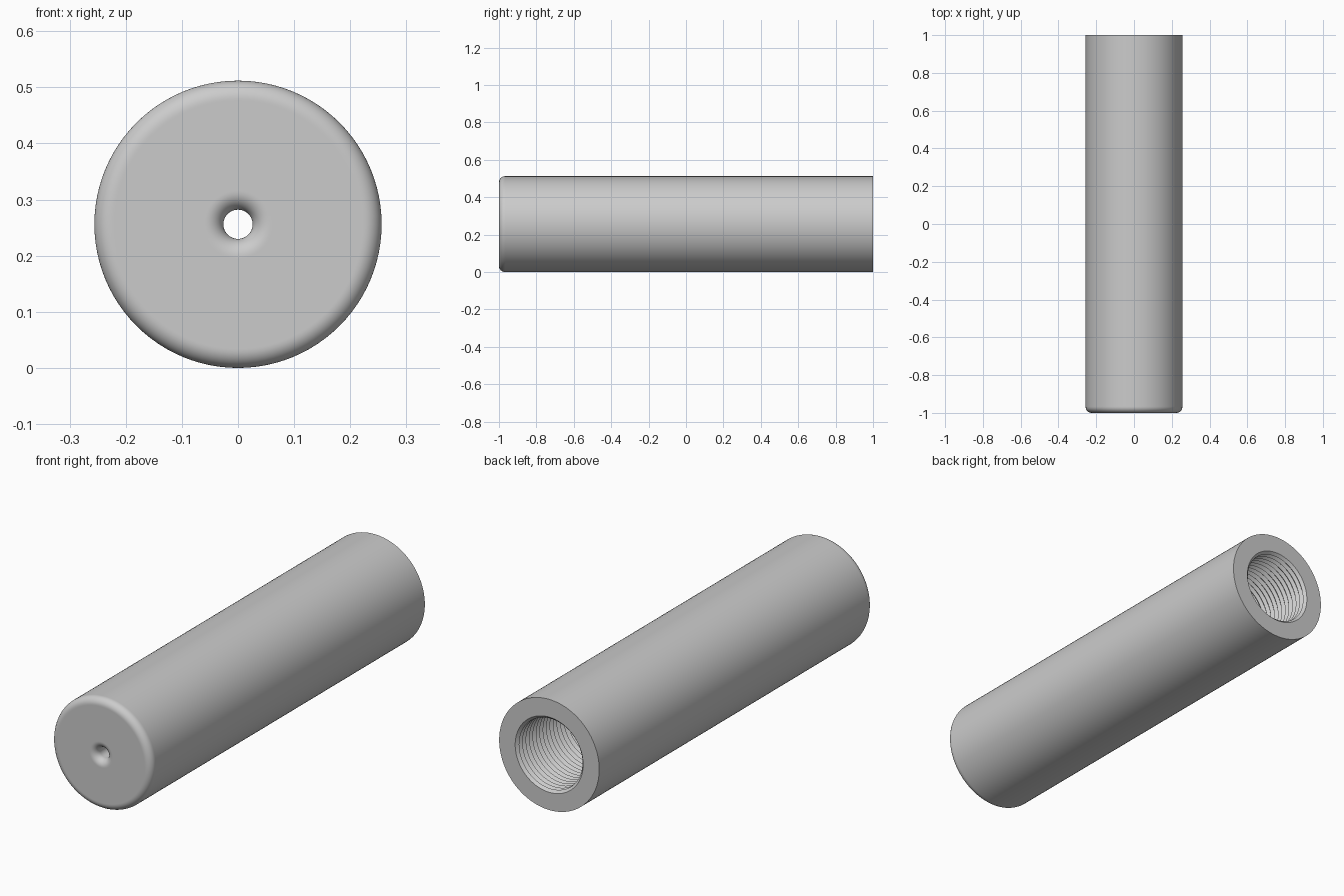
import bpy
import bmesh
from math import sin, cos, pi, radians
from mathutils import Vector

cube = bpy.data.objects.get("Cube")
if cube:
    bpy.data.objects.remove(cube, do_unlink=True)

R = 0.256            # outer radius, also the height of the axis
FRONT, BACK = -1.0, 1.0
HOLE = 0.026         # small front opening
EDGE = 0.032         # rounding radius at the front
BORE, ROOT = 0.162, 0.174
PITCH, TURNS = 0.025, 24
WALL = 0.12          # thickness of the front wall
SEGMENTS = 96


def arc(radius, y, size, start, end, steps=10):
    """Points (radius, y) along a rounded corner."""
    angles = [radians(start + (end - start) * i / steps) for i in range(steps + 1)]
    return [(radius + size * cos(a), y + size * sin(a)) for a in angles]


def lathe(name, profile, material):
    """Spin a closed (radius, y) profile about the tube axis."""
    mesh = bpy.data.meshes.new(name)
    obj = bpy.data.objects.new(name, mesh)
    bpy.context.collection.objects.link(obj)
    bm = bmesh.new()
    verts = [bm.verts.new((r, y, R)) for r, y in profile]
    edges = [bm.edges.new((v, verts[i - 1])) for i, v in enumerate(verts)]
    bmesh.ops.spin(bm, geom=verts + edges, cent=Vector((0, 0, R)),
                   axis=Vector((0, 1, 0)), angle=2 * pi, steps=SEGMENTS)
    bmesh.ops.remove_doubles(bm, verts=bm.verts, dist=0.00005)
    bmesh.ops.recalc_face_normals(bm, faces=bm.faces)
    bm.to_mesh(mesh)
    bm.free()
    mesh.materials.append(material)
    bpy.ops.object.select_all(action="DESELECT")
    obj.select_set(True)
    bpy.context.view_layer.objects.active = obj
    bpy.ops.object.shade_smooth_by_angle(angle=radians(30))
    return obj


grey = bpy.data.materials.new("plain grey")
grey.use_nodes = True
colour = (0.6, 0.6, 0.6, 1)
grey.diffuse_color = colour
grey.node_tree.nodes["Principled BSDF"].inputs["Base Color"].default_value = colour

# Front opening with a rounded mouth, flat face, rounded outer edge
inner_wall = FRONT + WALL
profile = [(HOLE, inner_wall)]
profile += arc(HOLE + EDGE, FRONT + EDGE, EDGE, 180, 270)
profile += [(HOLE + EDGE + 0.003, FRONT), (R - EDGE - 0.003, FRONT)]
profile += arc(R - EDGE, FRONT + EDGE, EDGE, -90, 0)
profile += [(R, FRONT + EDGE + 0.003), (R, BACK)]

# Threaded rear bore, from the open end inward
for i in range(TURNS):
    y = BACK - i * PITCH
    profile += [(ROOT, y), (BORE, y - PITCH / 2)]

# Plain chamber behind the front wall
profile += [(BORE, BACK - TURNS * PITCH), (BORE, inner_wall)]

lathe("threaded_tube", profile, grey)
